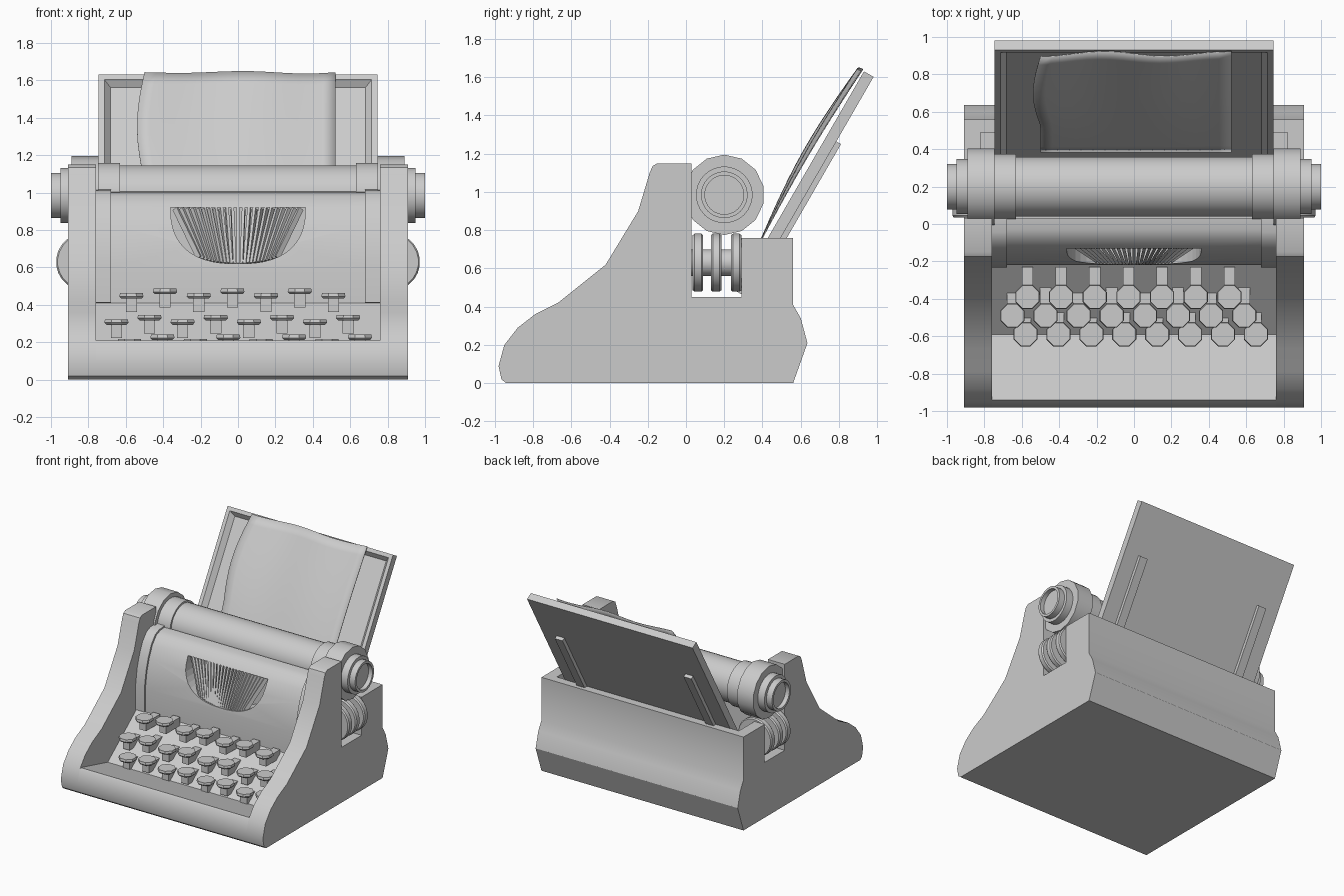
import bpy, bmesh
from math import sin, cos, pi, radians
from mathutils import Matrix, Vector

if "Cube" in bpy.data.objects:
    bpy.data.objects.remove(bpy.data.objects["Cube"])

grey = bpy.data.materials.new("warm_grey")
grey.use_nodes = True
grey.diffuse_color = (0.6, 0.6, 0.6, 1)
grey.node_tree.nodes["Principled BSDF"].inputs["Base Color"].default_value = (0.6, 0.6, 0.6, 1)


def finish(name, bm, smooth=True):
    bmesh.ops.recalc_face_normals(bm, faces=bm.faces)
    mesh = bpy.data.meshes.new(name)
    bm.to_mesh(mesh)
    bm.free()
    mesh.materials.append(grey)
    ob = bpy.data.objects.new(name, mesh)
    bpy.context.collection.objects.link(ob)
    if smooth:
        bpy.ops.object.select_all(action='DESELECT')
        ob.select_set(True)
        bpy.context.view_layer.objects.active = ob
        bpy.ops.object.shade_smooth_by_angle(angle=radians(32))
    return ob


def prism(name, points, start, step, smooth=True):
    """Extrude a closed outline of 3D points shifted by start along step."""
    bm = bmesh.new()
    face = bm.faces.new([bm.verts.new(Vector(p) + Vector(start)) for p in points])
    ext = bmesh.ops.extrude_face_region(bm, geom=[face])
    verts = [v for v in ext["geom"] if isinstance(v, bmesh.types.BMVert)]
    bmesh.ops.translate(bm, verts=verts, vec=step)
    return finish(name, bm, smooth)


def slab(name, outline, x0, x1):
    return prism(name, [(0, y, z) for y, z in outline], (x0, 0, 0), (x1 - x0, 0, 0))


def lathe(name, outline, centre, axis, sides):
    """Revolve (along, radius) points around the x or y axis."""
    bm = bmesh.new()
    rings = []
    for a, r in outline:
        ring = []
        for i in range(sides):
            t = 2 * pi * (i + 0.5) / sides
            p = (a, r * cos(t), r * sin(t)) if axis == 'x' else (r * cos(t), a, r * sin(t))
            ring.append(bm.verts.new(Vector(p) + Vector(centre)))
        rings.append(ring)
    for lo, hi in zip(rings, rings[1:]):
        for i in range(sides):
            j = (i + 1) % sides
            bm.faces.new((lo[i], lo[j], hi[j], hi[i]))
    for ring in (rings[0], rings[-1]):
        bm.faces.new(ring)
    return finish(name, bm)


def box(name, size, centre, matrix=Matrix()):
    bm = bmesh.new()
    bmesh.ops.create_cube(bm, size=1, matrix=matrix @ Matrix.Translation(centre)
                          @ Matrix.Diagonal((*size, 1)))
    return finish(name, bm, False)


# Body: side cheeks and the lower housing share the same outline ends
toe = [(-0.94, 0), (-0.965, 0.02), (-0.98, 0.09), (-0.95, 0.2)]
cheek = [(-0.88, 0.29), (-0.79, 0.36), (-0.67, 0.42), (-0.42, 0.62), (-0.25, 0.9),
         (-0.19, 1.1), (-0.175, 1.135), (-0.15, 1.15), (0.03, 1.15)]
basin = [(-0.94, 0.21), (-0.59, 0.12), (-0.22, 0.41), (0.03, 0.41)]
rear = [(0.56, 0.76), (0.56, 0.41), (0.6, 0.34), (0.635, 0.21), (0.56, 0)]


def well(back):
    return [(0.03, 0.45), (back, 0.45), (back, 0.76)]


for side, s in (("left", 1), ("right", -1)):
    slab(side + "_outer_cheek", toe + cheek + well(0.29) + rear, 0.82 * s, 0.91 * s)
    slab(side + "_inner_cheek", toe + cheek + well(0.49) + rear, 0.76 * s, 0.82 * s)
slab("lower_housing", toe + basin + well(0.49) + rear, -0.76, 0.76)

# Curved front cover with a fan-shaped opening
curve = [(-0.22, 0.4), (-0.22, 0.6), (-0.2, 0.73), (-0.17, 0.83), (-0.13, 0.92),
         (-0.08, 0.98), (-0.03, 1.0), (0.03, 1.005)]
cover = slab("front_cover", curve + [(0.03, 0.4)], -0.68, 0.68)
flank = [(y - 0.012, z + 0.012) for y, z in curve[:-1]] + [(0.03, 1.017), (0.03, 0.4)]
for side, s in (("left", 1), ("right", -1)):
    slab(side + "_cover_flank", flank, 0.68 * s, 0.76 * s)


def opening_z(x):
    return 0.92 - 0.3 * max(0, 1 - abs(x / 0.36) ** 2.5) ** 0.4


rim = [0.36 * sin(pi / 2 * i / 12) for i in range(-12, 13)]
cutter = prism("opening_cutter", [(x, 0, opening_z(x)) for x in rim],
               (0, -0.4, 0), (0, 0.33, 0), False)
cutter.hide_render = True
cutter.hide_set(True)
cutter.display_type = 'WIRE'
cut = cover.modifiers.new("opening", 'BOOLEAN')
cut.object = cutter
cut.operation = 'DIFFERENCE'
cut.solver = 'EXACT'

# Type bars fanned inside the opening
for i in range(23):
    top_x = 0.335 * (i - 11) / 11
    low_x = top_x * 0.62
    low_z = opening_z(low_x)
    low = Vector((low_x, -0.205 + (low_z - 0.62) * 0.3, low_z))
    high = Vector((top_x, -0.11, 0.915))
    mid, d = (low + high) / 2, high - low
    turn = d.to_track_quat('Z', 'Y').to_matrix().to_4x4()
    box("type_bar", (0.016, 0.03, d.length), (0, 0, 0), Matrix.Translation(mid) @ turn)

# Keys: octagonal caps on arms that run back into the slope
rows = [(7, -0.57, 0.18, -0.39, 0.475), (8, -0.65, 0.177, -0.49, 0.335),
        (8, -0.58, 0.176, -0.59, 0.23)]
for count, first, gap, y, z in rows:
    for i in range(count):
        x = first + gap * i
        top = z + 0.012 * (-1) ** (i + 1)
        bm = bmesh.new()
        bmesh.ops.create_cone(bm, cap_ends=True, segments=8, radius1=0.058, radius2=0.07,
                              depth=0.012, matrix=Matrix.Translation((x, y, top - 0.024))
                              @ Matrix.Rotation(pi / 8, 4, 'Z'))
        bmesh.ops.create_cone(bm, cap_ends=True, segments=8, radius1=0.07, radius2=0.066,
                              depth=0.018, matrix=Matrix.Translation((x, y, top - 0.009))
                              @ Matrix.Rotation(pi / 8, 4, 'Z'))
        finish("key_cap", bm, False)
        box("key_arm", (0.06, 0.18, 0.07), (x, y + 0.07, top - 0.065))

# Platen roller with collars, end rings and dished knobs
axle = (0, 0.2, 0.985)
lathe("platen", [(-0.76, 0.16), (0.76, 0.16)], axle, 'x', 32)
for side, s in (("left", 1), ("right", -1)):
    lathe(side + "_collar", [(0.63 * s, 0.175), (0.76 * s, 0.175)], axle, 'x', 32)
    lathe(side + "_end_ring", [(0.745 * s, 0.21), (0.89 * s, 0.21)], axle, 'x', 14)
    lathe(side + "_knob", [(0.88 * s, 0.148), (0.95 * s, 0.148), (0.95 * s, 0.122),
                           (1.0 * s, 0.122), (1.0 * s, 0.102), (0.965 * s, 0.102)],
          axle, 'x', 28)
    # Ribbon spool discs in the side well
    spool = (0.82 * s, 0, 0.63)
    lathe(side + "_spool_hub", [(0.03, 0.07), (0.29, 0.07)], spool, 'y', 20)
    for y in (0.035, 0.13, 0.235):
        lathe(side + "_spool_disc", [(y, 0.145), (y + 0.01, 0.153), (y + 0.045, 0.153),
                                     (y + 0.055, 0.145)], spool, 'y', 24)

# Paper tray in its own leaning frame: local z up the slope, local -y to the front
lean = Matrix.Translation((0, 0.316, 0.45)) @ Matrix.Rotation(radians(-30), 4, 'X')
box("tray_plate", (1.49, 0.022, 1.33), (0, -0.011, 0.665), lean)
for side, s in (("left", 1), ("right", -1)):
    lip = [(0.745 * s, 0, 0), (0.745 * s, -0.058, 0), (0.715 * s, -0.058, 0), (0.68 * s, -0.02, 0)]
    rail = prism(side + "_tray_rail", lip, (0, 0, 0), (0, 0, 1.33), False)
    rail.matrix_world = lean
    box(side + "_tray_strut", (0.07, 0.03, 0.94), (0.58 * s, 0.013, 0.47), lean)
top_lip = [(0, 0, 1.33), (0, -0.058, 1.33), (0, -0.058, 1.3), (0, -0.02, 1.27)]
top_rail = prism("tray_top_rail", top_lip, (-0.745, 0, 0), (1.49, 0, 0), False)
top_rail.matrix_world = lean

# Loose wavy sheet of paper
bm = bmesh.new()
cols, lines = 16, 14
grid = []
for j in range(lines + 1):
    v = j / lines
    row = []
    for i in range(cols + 1):
        u = i / cols
        left = -0.5 - 0.04 * sin(pi * max(0, v * 1.5 - 0.5))
        x = left + (0.52 - left) * u
        height = 0.28 + (1.05 + 0.008 * sin(u * 9 - 2)) * v
        lift = 0.085 + 0.035 * sin(pi * v) * (1 - 0.6 * u) + 0.012 * v * cos(u * 10)
        row.append(bm.verts.new(lean @ Vector((x, -lift, height))))
    grid.append(row)
for a, b in zip(grid, grid[1:]):
    for i in range(cols):
        bm.faces.new((a[i], a[i + 1], b[i + 1], b[i]))
paper = finish("paper", bm)
paper.modifiers.new("thickness", 'SOLIDIFY').thickness = 0.006
